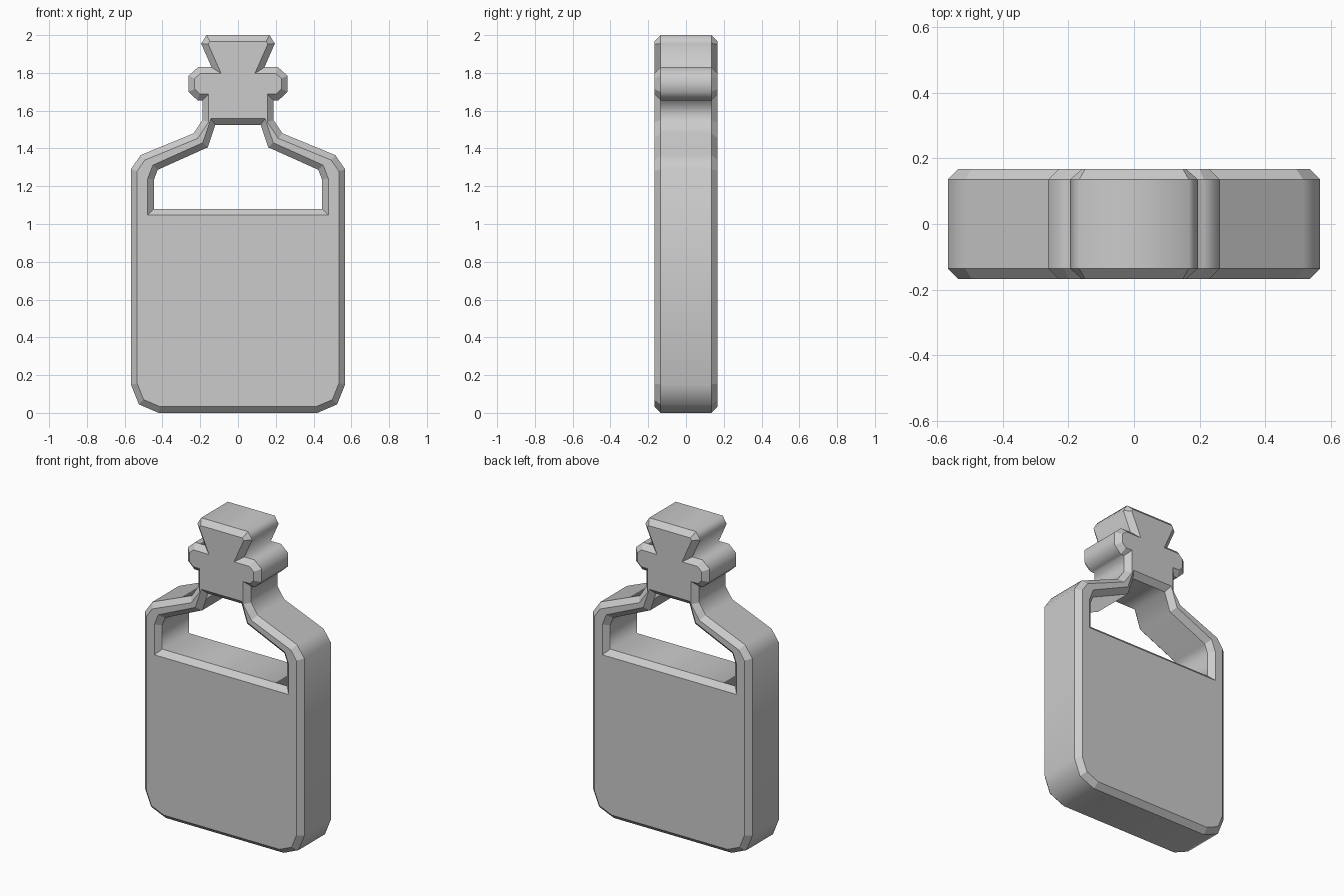
import bpy, bmesh
from mathutils import Vector

if "Cube" in bpy.data.objects:
    bpy.data.objects.remove(bpy.data.objects["Cube"])

HALF_DEPTH = 0.168
BEVEL = 0.033

# Right halves of the profiles (x, z), running bottom to top
OUTLINE = [(0.42, 0), (0.525, 0.045), (0.567, 0.15), (0.567, 1.29), (0.515, 1.365),
           (0.235, 1.48), (0.188, 1.55), (0.188, 1.655), (0.215, 1.655), (0.262, 1.70),
           (0.262, 1.785), (0.212, 1.83), (0.14, 1.83), (0.195, 1.955), (0.167, 2.0)]
WINDOW = [(0.445, 1.08), (0.445, 1.235), (0.425, 1.287), (0.16, 1.406), (0.12, 1.525)]


def mirrored(half):
    """Closed counter-clockwise profile from its right half."""
    pts = [Vector(p) for p in half]
    return pts + [Vector((-p.x, p.y)) for p in reversed(pts)]


def offset(pts, dist):
    """Mitred offset; positive moves to the inside of the profile."""
    out = []
    n = len(pts)
    for i, p in enumerate(pts):
        a = (p - pts[i - 1]).normalized()
        b = (pts[(i + 1) % n] - p).normalized()
        na, nb = Vector((-a.y, a.x)), Vector((-b.y, b.x))
        out.append(p + (na + nb) * dist / (1 + na.dot(nb)))
    return out


def bridge(bm, r0, r1, smooth):
    n = len(r0)
    for i in range(n):
        j = (i + 1) % n
        bm.faces.new((r0[i], r0[j], r1[j], r1[i])).smooth = smooth


def bevelled_wall(bm, half, dist):
    """Side wall with bevels front and back; returns the front and back rims."""
    wall = mirrored(half)
    rim = offset(wall, dist)
    inner_y = HALF_DEPTH - BEVEL
    levels = [(rim, -HALF_DEPTH), (wall, -inner_y), (wall, inner_y), (rim, HALF_DEPTH)]
    rings = [[bm.verts.new((p.x, y, p.y)) for p in pts] for pts, y in levels]
    for k in range(3):
        bridge(bm, rings[k], rings[k + 1], k == 1)
    for ring in rings:
        for i, v in enumerate(ring):
            bm.edges.get((v, ring[i - 1])).smooth = False
    return rings[0], rings[3]


bm = bmesh.new()

# Outer wall of the bottle and the see-through window
outer = bevelled_wall(bm, OUTLINE, BEVEL)
window = bevelled_wall(bm, WINDOW, -BEVEL)

# Flat front and back faces around the window
for a, b in zip(outer, window):
    edges = [bm.edges.get((v, ring[i - 1])) for ring in (a, b) for i, v in enumerate(ring)]
    bmesh.ops.triangle_fill(bm, edges=edges, use_beauty=True, use_dissolve=False)

bmesh.ops.recalc_face_normals(bm, faces=bm.faces[:])
mesh = bpy.data.meshes.new("bottle")
bm.to_mesh(mesh)
bm.free()
bottle = bpy.data.objects.new("bottle", mesh)
bpy.context.collection.objects.link(bottle)
